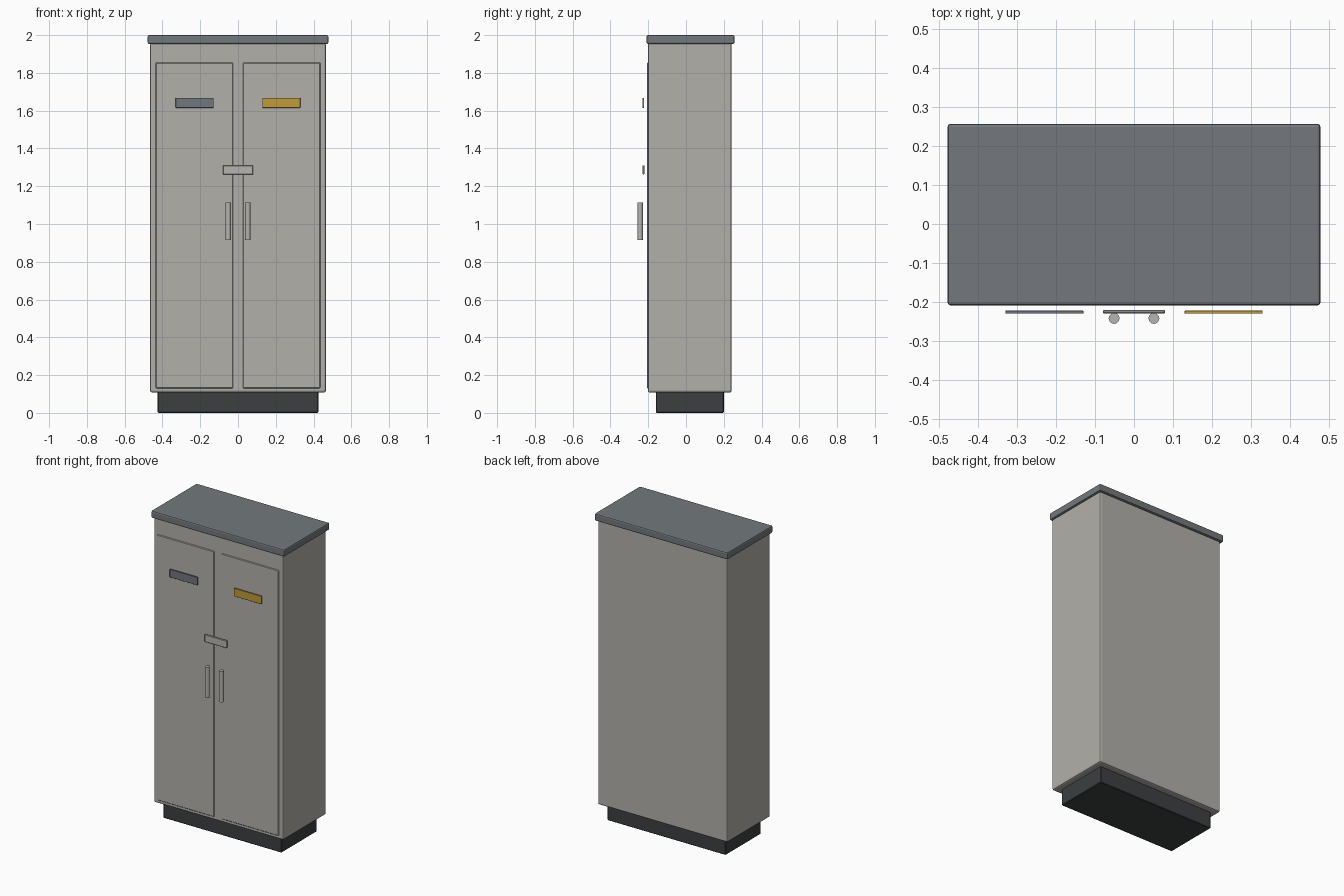
import bpy
from math import radians

cube = bpy.data.objects.get("Cube")
if cube:
    bpy.data.objects.remove(cube, do_unlink=True)


def material(name, rgb):
    """Flat colour given as sRGB bytes, stored as linear values."""
    lin = [((c / 255 + 0.055) / 1.055) ** 2.4 for c in rgb] + [1]
    m = bpy.data.materials.new(name)
    m.use_nodes = True
    m.diffuse_color = lin
    bsdf = m.node_tree.nodes["Principled BSDF"]
    bsdf.inputs["Base Color"].default_value = lin
    bsdf.inputs["Roughness"].default_value = 0.6
    return m


grey_paint = material("warm_grey_paint", (178, 176, 170))
slate = material("slate_grey", (115, 121, 125))
charcoal = material("charcoal", (60, 63, 65))
steel = material("pale_steel", (182, 181, 177))
label_grey = material("label_grey", (114, 119, 126))
brass = material("brass_yellow", (191, 156, 56))


def finish(name, mat, bevel, segments=1):
    ob = bpy.context.object
    ob.name = name
    ob.data.materials.append(mat)
    if bevel:
        mod = ob.modifiers.new("edge_bevel", "BEVEL")
        mod.width = bevel
        mod.segments = segments
        mod.limit_method = "ANGLE"
        mod.angle_limit = radians(40)
    return ob


def box(name, x, y, z, mat, bevel=0.0, segments=1):
    """Box spanning the given (low, high) ranges."""
    spans = (x, y, z)
    bpy.ops.mesh.primitive_cube_add(size=1, location=[sum(s) / 2 for s in spans])
    ob = bpy.context.object
    ob.scale = [s[1] - s[0] for s in spans]
    bpy.ops.object.transform_apply(location=False, rotation=False, scale=True)
    return finish(name, mat, bevel, segments)


# Carcass: recessed plinth, body and overhanging lid
box("plinth", (-0.425, 0.425), (-0.16, 0.20), (0, 0.115), charcoal, 0.004)
box("body", (-0.465, 0.465), (-0.202, 0.242), (0.108, 1.96), grey_paint, 0.01, 2)
box("lid", (-0.478, 0.478), (-0.209, 0.257), (1.953, 2.0), slate, 0.008, 2)

# Doors, label plates and handles, one set per side
for side, sign, label_mat in (("right", -1, label_grey), ("left", 1, brass)):
    def span(a, b):
        return tuple(sorted((sign * a, sign * b)))

    box(side + "_door", span(0.026, 0.436), (-0.207, -0.19), (0.13, 1.855),
        grey_paint, 0.004)
    box(side + "_label_plate", span(0.13, 0.33), (-0.23, -0.222), (1.615, 1.667),
        label_mat, 0.001)
    bpy.ops.mesh.primitive_cylinder_add(vertices=12, radius=0.014, depth=0.2,
                                        location=(sign * 0.051, -0.242, 1.015))
    finish(side + "_handle", steel, 0)

# Latch bar bridging the two doors
box("latch_bar", (-0.08, 0.08), (-0.23, -0.22), (1.262, 1.311), steel, 0.003)
